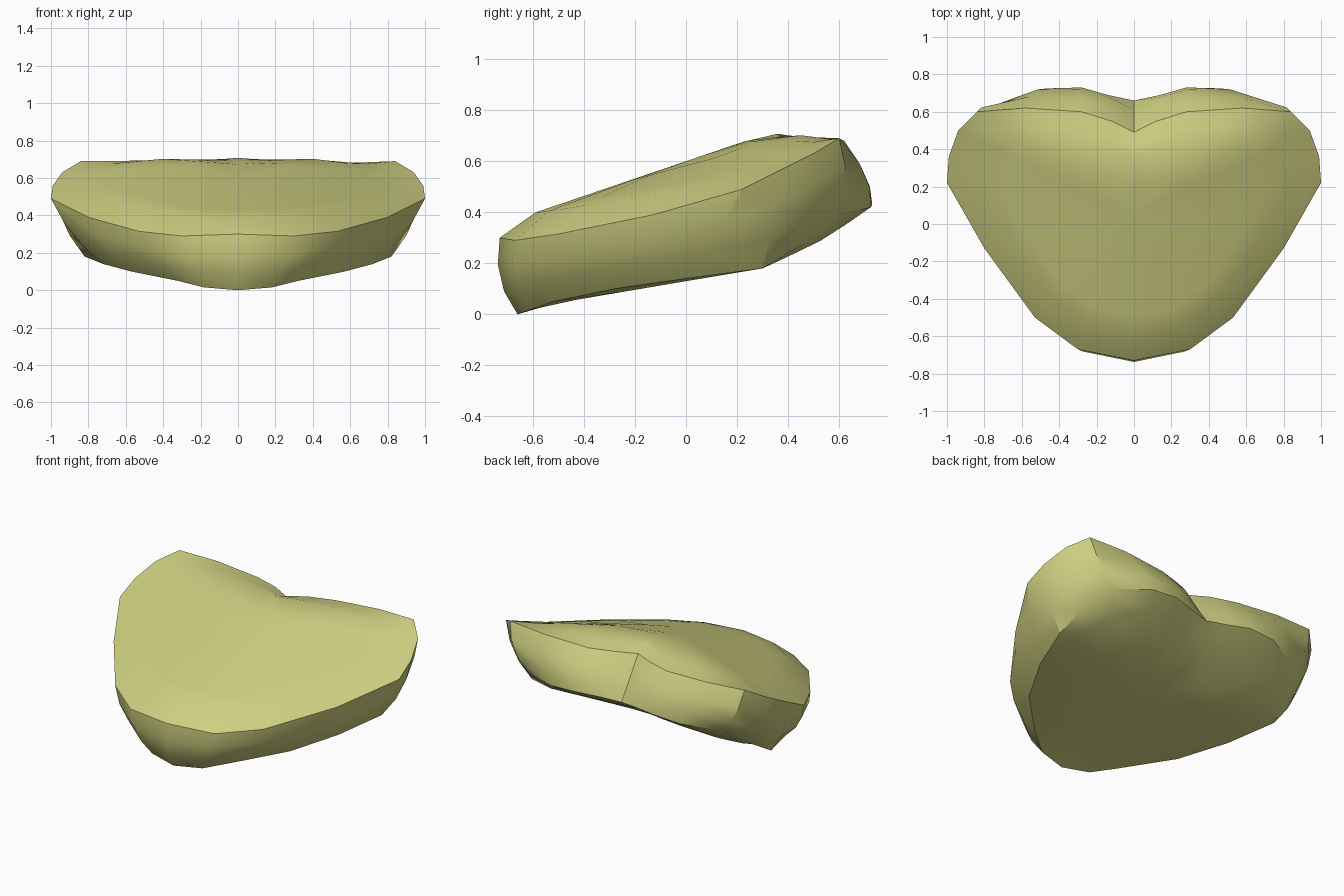
import bpy
import bmesh
import math
from mathutils import Vector

cube = bpy.data.objects.get("Cube")
if cube:
    bpy.data.objects.remove(cube, do_unlink=True)

# Half outline of the upper rim, from the front tip round to the back notch
top_rim = [(0, -.73, .3), (.3, -.67, .29), (.53, -.5, .315), (.8, -.13, .39),
           (1, .22, .49), (.99, .36, .56), (.94, .5, .63), (.84, .6, .69),
           (.58, .62, .68), (.28, .6, .665), (.12, .55, .665), (0, .49, .66)]
# Matching half outline of the lower rim
bottom_rim = [(0, -.66, 0), (.18, -.62, .015), (.32, -.52, .05), (.57, -.28, .1),
              (.72, 0, .14), (.82, .3, .18), (.79, .45, .27), (.7, .61, .39),
              (.46, .725, .42), (.28, .73, .43), (.14, .69, .42), (0, .66, .41)]


def full_ring(half):
    """Close a half outline by mirroring it across x = 0."""
    right = [Vector(p) for p in half]
    left = [Vector((-p.x, p.y, p.z)) for p in reversed(right[1:-1])]
    return right + left


def top_height(x, y):
    """Domed slope up to a crest, falling behind it to the notch."""
    behind = max(y - .35 - .3 * abs(x), 0)
    return min(.6 + .34 * y - .2 * x * x, .71 - .02 * abs(x) - .3 * behind)


def bottom_height(x, y):
    """Gentle slope that turns up towards the back, less under the lobes."""
    return .13 + .17 * y + (.45 - .25 * abs(x)) * max(y - .3, 0)


def inset_ring(ring, centre, scale, height):
    """Shrink a rim towards the centre and lay it on a surface."""
    result = []
    for p in ring:
        q = centre.lerp(p, scale)
        q.z = height(q.x, q.y)
        result.append(q)
    return result


def side_ring(upper, lower, t):
    """Ring between the rims, rounded outwards everywhere but in the notch."""
    result = []
    for a, b in zip(upper, lower):
        p = a.lerp(b, t)
        if p.y < 0 or abs(p.x) > .01:
            p += Vector((p.x, p.y, 0)).normalized() * .032
        result.append(p)
    return result


top = full_ring(top_rim)
bottom = full_ring(bottom_rim)
top_centre = Vector((0, .05, top_height(0, .05)))
bottom_centre = Vector((0, .05, bottom_height(0, .05)))

# Stack of rings: top surface, wall, underside
rings = [inset_ring(top, top_centre, s, top_height) for s in (.35, .7, .82)]
rings += [top, side_ring(top, bottom, .35), side_ring(top, bottom, .7), bottom]
rings += [inset_ring(bottom, bottom_centre, s, bottom_height) for s in (.85, .5)]

bm = bmesh.new()
loops = [[bm.verts.new(p) for p in ring] for ring in rings]
count = len(top)
for upper, lower in zip(loops, loops[1:]):
    for i in range(count):
        j = (i + 1) % count
        bm.faces.new((upper[i], lower[i], lower[j], upper[j]))
for loop, centre in ((loops[0], top_centre), (loops[-1], bottom_centre)):
    hub = bm.verts.new(centre)
    for i in range(count):
        bm.faces.new((hub, loop[i], loop[(i + 1) % count]))
bmesh.ops.recalc_face_normals(bm, faces=bm.faces)

mesh = bpy.data.meshes.new("heart_pad")
bm.to_mesh(mesh)
bm.free()
pad = bpy.data.objects.new("heart_pad", mesh)
bpy.context.collection.objects.link(pad)

# Single olive yellow material
colour = (.62, .62, .22, 1)
material = bpy.data.materials.new("olive_yellow")
material.use_nodes = True
material.diffuse_color = colour
material.node_tree.nodes["Principled BSDF"].inputs["Base Color"].default_value = colour
mesh.materials.append(material)

# Smooth surfaces with crisp rims
bpy.ops.object.select_all(action="DESELECT")
pad.select_set(True)
bpy.context.view_layer.objects.active = pad
bpy.ops.object.shade_smooth_by_angle(angle=math.radians(32))
